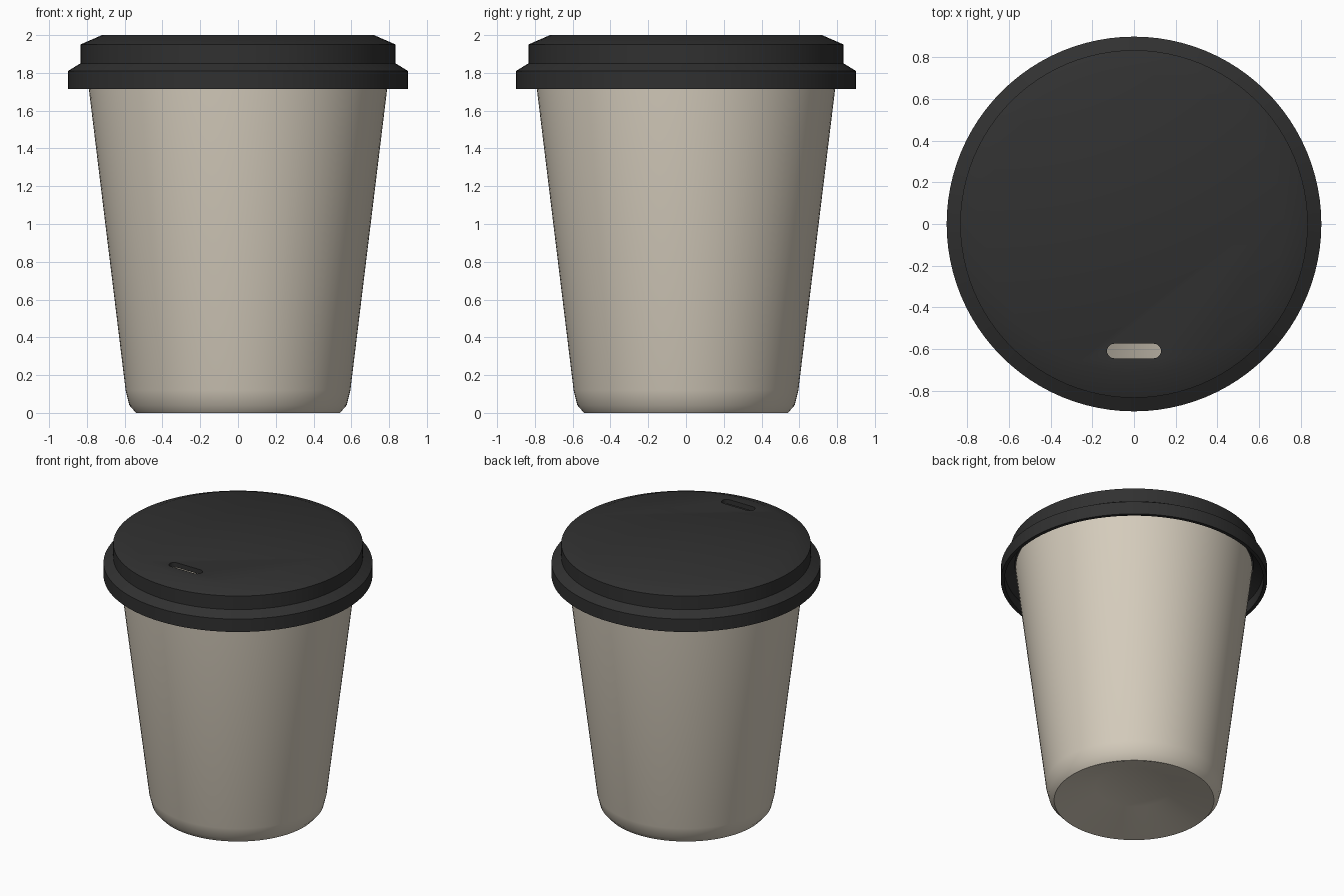
import bpy, math
from math import cos, sin, pi

if "Cube" in bpy.data.objects:
    bpy.data.objects.remove(bpy.data.objects["Cube"])

SEG = 96


def material(name, rgb):
    m = bpy.data.materials.new(name)
    m.diffuse_color = (*rgb, 1.0)
    m.use_nodes = True
    m.node_tree.nodes["Principled BSDF"].inputs["Base Color"].default_value = m.diffuse_color
    return m


def make_object(name, verts, faces, mat):
    me = bpy.data.meshes.new(name)
    me.from_pydata(verts, [], faces)
    me.materials.append(mat)
    ob = bpy.data.objects.new(name, me)
    bpy.context.collection.objects.link(ob)
    return ob


def select(ob):
    bpy.ops.object.select_all(action='DESELECT')
    ob.select_set(True)
    bpy.context.view_layer.objects.active = ob


def lathe(name, profile, mat):
    """Revolve (r, z) points; the profile is closed by a flat disc at each end.
    Run it counter-clockwise: bottom centre, outside, top centre."""
    verts = [(r * cos(2 * pi * i / SEG), r * sin(2 * pi * i / SEG), z)
             for r, z in profile for i in range(SEG)]
    faces = []
    for k in range(len(profile) - 1):
        a, b = k * SEG, (k + 1) * SEG
        for i in range(SEG):
            j = (i + 1) % SEG
            faces.append((a + i, a + j, b + j, b + i))
    last = (len(profile) - 1) * SEG
    faces.append(tuple(reversed(range(SEG))))
    faces.append(tuple(range(last, last + SEG)))
    return make_object(name, verts, faces, mat)


beige = material("warm beige", (0.66, 0.60, 0.50))
black = material("soft black", (0.030, 0.030, 0.030))

# Hollow cup with a domed-in underside
cup = lathe("cup", [
    (0.26, 0.10), (0.53, 0.0), (0.54, 0.0), (0.575, 0.04), (0.595, 0.12),
    (0.80, 1.80), (0.80, 1.82), (0.775, 1.82),
    (0.572, 0.18), (0.54, 0.14), (0.26, 0.14)], beige)

# Hollow stepped lid
lid = lathe("lid", [
    (0.70, 1.965), (0.805, 1.925), (0.805, 1.835), (0.875, 1.79), (0.875, 1.715),
    (0.90, 1.715), (0.90, 1.81), (0.835, 1.85), (0.835, 1.95), (0.72, 2.0)], black)

# Sip slot: a rounded prism cut through the lid near the front
half, rad, n = 0.095, 0.035, 10
outline = []
for side, start in ((1, -pi / 2), (-1, pi / 2)):
    for i in range(n + 1):
        a = start + pi * i / n
        outline.append((side * half + rad * cos(a), -0.61 + rad * sin(a)))
m = len(outline)
verts = [(x, y, z) for z in (1.90, 2.10) for x, y in outline]
faces = [(i, (i + 1) % m, (i + 1) % m + m, i + m) for i in range(m)]
faces += [tuple(reversed(range(m))), tuple(range(m, 2 * m))]
cutter = make_object("slot_cutter", verts, faces, black)
cutter.hide_render = True
select(lid)
cut = lid.modifiers.new("sip_slot", 'BOOLEAN')
cut.operation = 'DIFFERENCE'
cut.solver = 'EXACT'
cut.object = cutter
bpy.ops.object.modifier_apply(modifier=cut.name)
bpy.data.objects.remove(cutter, do_unlink=True)

for ob in (cup, lid):
    select(ob)
    bpy.ops.object.shade_smooth_by_angle(angle=math.radians(28))
